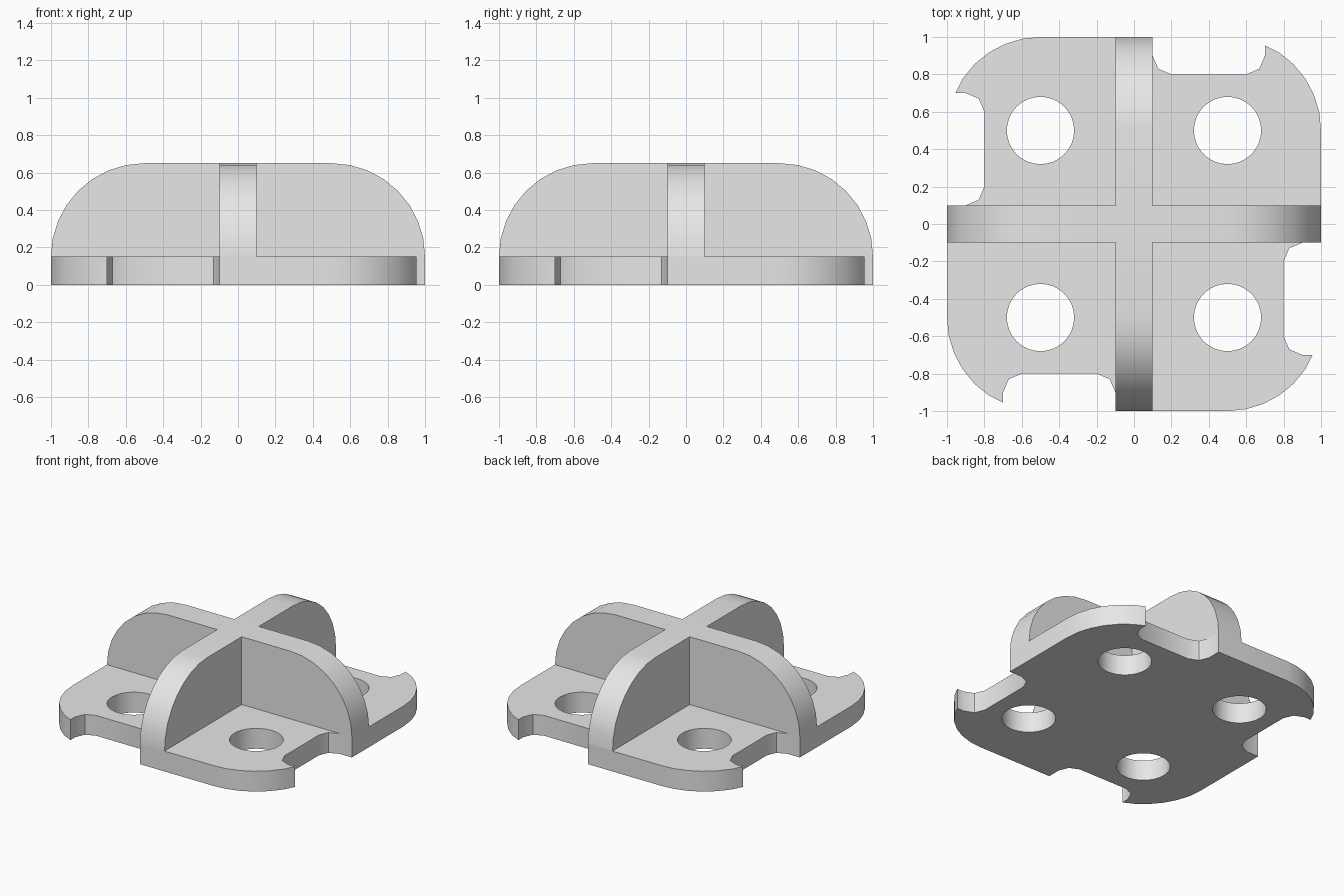
import bpy, bmesh, math
from mathutils import Matrix, Vector

if "Cube" in bpy.data.objects:
    bpy.data.objects.remove(bpy.data.objects["Cube"])

grey = bpy.data.materials.new("light_grey")
grey.diffuse_color = (0.8, 0.8, 0.8, 1)
grey.use_nodes = True
grey.node_tree.nodes["Principled BSDF"].inputs["Base Color"].default_value = grey.diffuse_color


def prism(name, points, depth, matrix=Matrix()):
    """Extrude a flat XY outline upward by depth, then place it."""
    bm = bmesh.new()
    face = bm.faces.new([bm.verts.new((x, y, 0)) for x, y in points])
    ext = bmesh.ops.extrude_face_region(bm, geom=[face])["geom"]
    bmesh.ops.translate(bm, vec=(0, 0, depth),
                        verts=[g for g in ext if isinstance(g, bmesh.types.BMVert)])
    bm.transform(matrix)
    bmesh.ops.recalc_face_normals(bm, faces=bm.faces)
    mesh = bpy.data.meshes.new(name)
    bm.to_mesh(mesh)
    bm.free()
    mesh.materials.append(grey)
    ob = bpy.data.objects.new(name, mesh)
    bpy.context.collection.objects.link(ob)
    return ob


def arc(cx, cy, r, start, end, n):
    angles = [math.radians(start + (end - start) * i / n) for i in range(n + 1)]
    return [(cx + r * math.cos(a), cy + r * math.sin(a)) for a in angles]


def combine(target, tool, operation):
    mod = target.modifiers.new("combine", 'BOOLEAN')
    mod.operation, mod.solver, mod.object = operation, 'EXACT', tool
    bpy.context.view_layer.objects.active = target
    bpy.ops.object.modifier_apply(modifier=mod.name)
    bpy.data.objects.remove(tool)


# Base plate: one rounded, notched side repeated four times about z
side = [(0.1, -1)] + arc(0.5, -0.5, 0.5, -90, -33.75, 5) + [
    (0.955, -0.7), (0.9, -0.7), (0.83, -0.67), (0.8, -0.6),
    (0.8, -0.2), (0.83, -0.13), (0.9, -0.1), (1, -0.1)]
outline = []
for k in range(4):
    turn = Matrix.Rotation(k * math.pi / 2, 3, 'Z')
    outline += [(turn @ Vector((x, y, 0))).to_2d() for x, y in side]
body = prism("ribbed_base", outline, 0.15)

# Four round holes
for sx in (-1, 1):
    for sy in (-1, 1):
        hole = prism("hole_cutter", arc(sx * 0.5, sy * 0.5, 0.18, 0, 348.75, 31),
                     0.6, Matrix.Translation((0, 0, -0.2)))
        hole.hide_render = True
        combine(body, hole, 'DIFFERENCE')

# Two crossed upright ribs with rounded upper corners
profile = ([(-1, 0), (1, 0)] + arc(0.5, 0.15, 0.5, 0, 90, 8)
           + arc(-0.5, 0.15, 0.5, 90, 180, 8))
stand = Matrix.Translation((0, 0.1, 0)) @ Matrix.Rotation(math.pi / 2, 4, 'X')
for k in range(2):
    rib = prism("rib", profile, 0.2, Matrix.Rotation(k * math.pi / 2, 4, 'Z') @ stand)
    combine(body, rib, 'UNION')

# Smooth the curved walls, keep the edges sharp
body.select_set(True)
bpy.context.view_layer.objects.active = body
bpy.ops.object.shade_smooth_by_angle(angle=math.radians(25))
